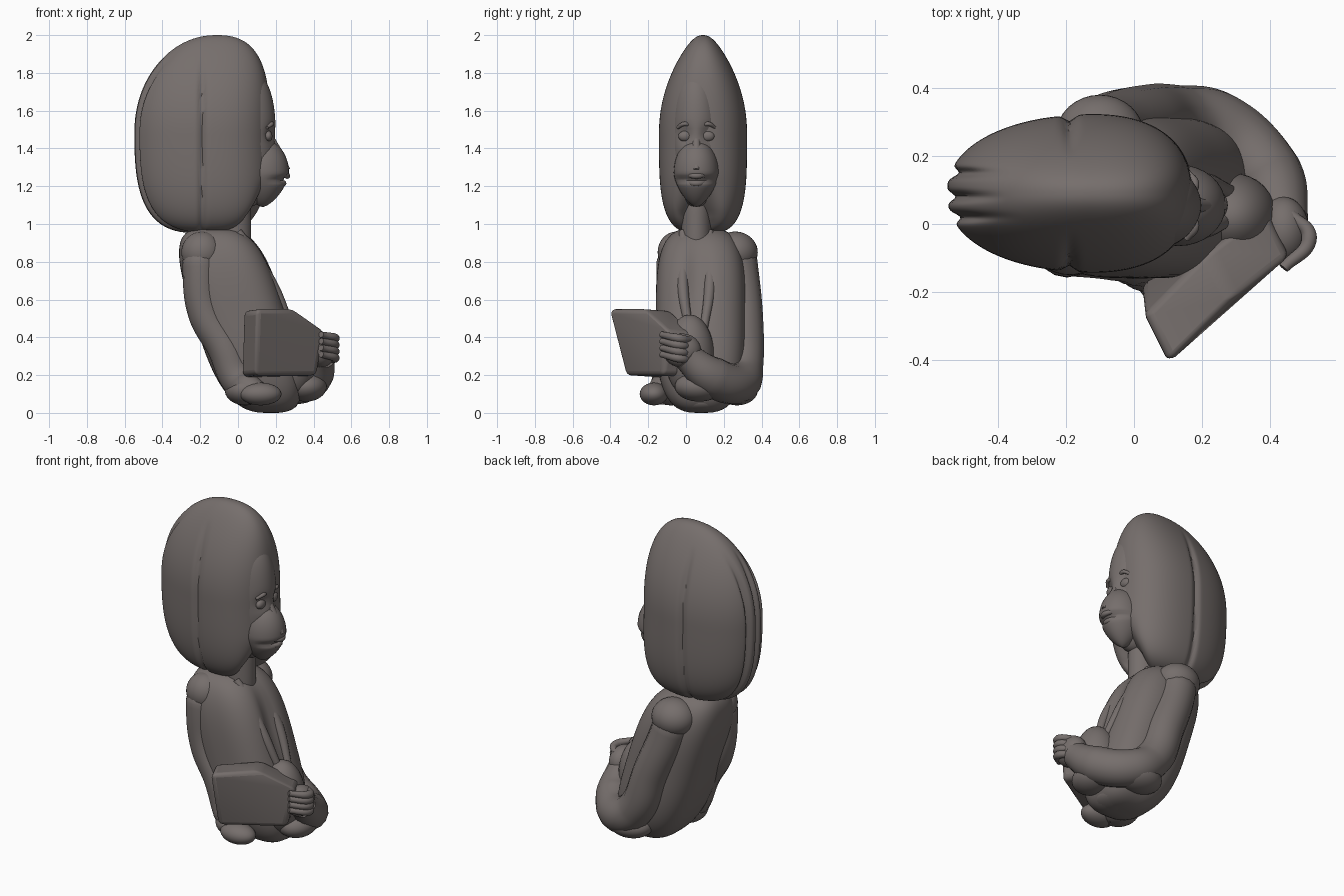
import bpy, bmesh, math
from mathutils import Vector

if "Cube" in bpy.data.objects:
    bpy.data.objects.remove(bpy.data.objects["Cube"])

COLOUR = (0.18, 0.157, 0.15, 1)
clay = bpy.data.materials.new("warm_grey_clay")
clay.use_nodes = True
clay.diffuse_color = COLOUR
shader = clay.node_tree.nodes["Principled BSDF"]
shader.inputs["Base Color"].default_value = COLOUR
shader.inputs["Roughness"].default_value = 0.8


def select_only(obj):
    bpy.ops.object.select_all(action='DESELECT')
    obj.select_set(True)
    bpy.context.view_layer.objects.active = obj


def finish(obj):
    obj.data.materials.clear()
    obj.data.materials.append(clay)
    select_only(obj)
    bpy.ops.object.shade_smooth_by_angle(angle=math.radians(50))


def link_object(name, data):
    obj = bpy.data.objects.new(name, data)
    bpy.context.collection.objects.link(obj)
    return obj


def from_bmesh(name, bm):
    bmesh.ops.recalc_face_normals(bm, faces=bm.faces)
    mesh = bpy.data.meshes.new(name)
    bm.to_mesh(mesh)
    bm.free()
    return link_object(name, mesh)


def bump(value, centre, width):
    return math.exp(-((value - centre) / width) ** 2)


def ramp(value, start, end):
    return max(0, min(1, (value - start) / (end - start)))


def mass(name, centre, size, lower=2, upper=2, section=2, sides=32, rows=20, sculpt=None):
    """Rounded mass: lower, upper and section set how square each outline is."""
    bm = bmesh.new()
    loops = []
    for row in range(rows + 1):
        h = -math.cos(math.pi * (row + 0.5) / (rows + 1))
        power = upper if h > 0 else lower
        width = (1 - abs(h) ** power) ** (1 / power)
        loop = []
        for k in range(sides):
            angle = math.tau * k / sides
            c, s = math.cos(angle), math.sin(angle)
            unit = Vector((math.copysign(abs(c) ** (2 / section), c) * width,
                           math.copysign(abs(s) ** (2 / section), s) * width, h))
            point = Vector(centre) + unit * Vector(size)
            if sculpt:
                sculpt(point, unit)
            loop.append(bm.verts.new(point))
        loops.append(loop)
    for low, high in zip(loops, loops[1:]):
        for k in range(sides):
            n = (k + 1) % sides
            bm.faces.new((low[k], low[n], high[n], high[k]))
    bm.faces.new(loops[0])
    bm.faces.new(loops[-1])
    finish(from_bmesh(name, bm))


def limb(name, radius, *path):
    """Smooth tube along a path, narrowed at both ends."""
    curve = bpy.data.curves.new(name, 'CURVE')
    curve.dimensions = '3D'
    curve.bevel_depth = radius
    curve.bevel_resolution = 6
    curve.use_fill_caps = True
    spline = curve.splines.new('BEZIER')
    spline.bezier_points.add(len(path) - 1)
    for bezier, position in zip(spline.bezier_points, path):
        bezier.co = position
        bezier.radius = 0.7 if position in (path[0], path[-1]) else 1
        bezier.handle_left_type = bezier.handle_right_type = 'AUTO'
    select_only(link_object(name, curve))
    bpy.ops.object.convert(target='MESH')
    finish(bpy.context.view_layer.objects.active)


# Hair: bob with strand grooves, narrowed crown and an opening under the chin
MIDDLE = 0.09


def sculpt_hair(point, unit):
    crown = max(0, unit.z)
    breadth = (1 + unit.x / 8) * (1 - 0.4 * crown ** 2)
    point.y = MIDDLE + (point.y - MIDDLE) * breadth
    point.x += unit.z ** 2 * (0.08 if unit.z > 0 else 0.04)
    fade = ramp(point.z, 1.9, 1.7)
    point.y -= math.copysign(0.018, unit.y) * fade * bump(point.x, -0.19, 0.018)
    for y in (0.02, 0.08, 0.15):
        point.x += 0.025 * fade * bump(point.y, y, 0.014) * ramp(unit.x, 0, -0.5)
    opening = ramp(point.x, -0.1, 0.1) * ramp(point.z, 1.25, 1.05)
    point.x -= 0.15 * opening * bump(point.y, 0.06, 0.09)


mass("hair", (-0.19, MIDDLE, 1.475), (0.36, 0.23, 0.525), lower=3.5, upper=2.3,
     section=2.3, sides=240, rows=60, sculpt=sculpt_hair)

# Face, muzzle and neck
FACE_Y = 0.055


def sculpt_face(point, unit):
    for side in (-1, 1):
        socket = bump(point.y, FACE_Y + side * 0.06, 0.04) * bump(point.z, 1.47, 0.04)
        point.x -= 0.025 * socket * ramp(unit.x, 0, 0.5)


def sculpt_muzzle(point, unit):
    point.x -= 0.025 * bump(point.z, 1.235, 0.015) * ramp(unit.x, 0, 0.5)


mass("face", (0.05, FACE_Y, 1.45), (0.15, 0.13, 0.36), lower=2.2, upper=2.5,
     sides=64, rows=40, sculpt=sculpt_face)
mass("muzzle", (0.13, FACE_Y, 1.27), (0.14, 0.12, 0.18), lower=1.5,
     rows=40, sculpt=sculpt_muzzle)
mass("neck", (-0.03, FACE_Y, 1), (0.1, 0.08, 0.2), lower=4, upper=4)
limb("nose", 0.025, (0.16, FACE_Y, 1.48), (0.21, FACE_Y, 1.38), (0.26, FACE_Y, 1.285))

# Eyes, brows and lips
for label, side in (("right", -1), ("left", 1)):
    y = FACE_Y + side * 0.06
    mass(label + "_eye", (0.16, y, 1.465), (0.022, 0.036, 0.028))
    limb(label + "_eyebrow", 0.012,
         (0.155, y - 0.04, 1.51), (0.18, y, 1.53), (0.155, y + 0.04, 1.51))
for label, x, z in (("upper", 0.26, 1.255), ("lower", 0.24, 1.215)):
    limb(label + "_lip", 0.016, (x - 0.06, FACE_Y - 0.07, z + 0.015),
         (x, FACE_Y, z), (x - 0.06, FACE_Y + 0.07, z + 0.015))


# Jacket: leans forward towards the lap, hollow between the lapels
def sculpt_jacket(point, unit):
    point.x -= 0.15 * unit.z
    point.x -= 0.035 * ramp(unit.x, 0, 0.5) * bump(point.y, 0.06, 0.05) * bump(point.z, 0.7, 0.2)


mass("jacket_torso", (0.02, 0.08, 0.49), (0.25, 0.24, 0.49), lower=3, upper=3.5,
     section=2.8, sides=72, rows=40, sculpt=sculpt_jacket)
mass("jacket_lap", (0.29, 0.02, 0.3), (0.13, 0.13, 0.22))
for label, side in (("right", -1), ("left", 1)):
    y = FACE_Y + side * 0.07
    limb(label + "_lapel", 0.03, (0, y, 0.96), (0.09, y, 0.83),
         (0.195, y, 0.65), (0.28, y - side * 0.03, 0.45))
mass("brooch", (0.12, 0.14, 0.8), (0.02, 0.035, 0.04))

# Shoulders and arms
mass("left_shoulder", (-0.1, 0.26, 0.85), (0.13, 0.12, 0.11))
mass("right_shoulder", (-0.19, -0.05, 0.85), (0.11, 0.1, 0.11))
limb("left_arm", 0.108, (-0.1, 0.26, 0.88), (-0.09, 0.27, 0.8), (0.02, 0.3, 0.5),
     (0.13, 0.3, 0.24), (0.25, 0.28, 0.16), (0.39, 0.14, 0.19), (0.44, 0, 0.3))
limb("right_arm", 0.095, (-0.2, -0.05, 0.88), (-0.2, -0.06, 0.8), (-0.17, -0.06, 0.53),
     (-0.07, -0.07, 0.35), (0.01, -0.09, 0.17), (0.1, -0.15, 0.1))

# Hands
mass("left_hand", (0.44, -0.02, 0.33), (0.075, 0.1, 0.09))
mass("right_hand", (0.12, -0.17, 0.1), (0.11, 0.075, 0.06))
for finger in range(4):
    z = 0.28 + finger * 0.035
    limb("left_finger_%d" % (finger + 1), 0.023, (0.46, 0.03, z),
         (0.515, -0.04, z + 0.01), (0.44, -0.13, z + 0.03))

# Held folder: leaning outline given depth towards the body
bm = bmesh.new()
for corner in ((0.1, -0.41, 0.55), (0.29, -0.22, 0.55), (0.46, -0.09, 0.43),
               (0.42, -0.12, 0.2), (0.09, -0.32, 0.2)):
    for depth in (Vector(), Vector((-0.07, 0.14, -0.01))):
        bm.verts.new(Vector(corner) + depth)
bmesh.ops.convex_hull(bm, input=bm.verts)
folder = from_bmesh("folder", bm)
soft = folder.modifiers.new("Soft edges", 'BEVEL')
soft.width, soft.segments = 0.025, 4
finish(folder)

# Cloth folds gathered at the base
mass("centre_fold", (0.2, 0.08, 0.06), (0.12, 0.15, 0.06))
mass("front_fold", (0.36, 0.07, 0.14), (0.11, 0.13, 0.08))
mass("right_fold", (0.04, -0.08, 0.12), (0.11, 0.12, 0.08))
mass("left_fold", (0.19, 0.27, 0.12), (0.14, 0.11, 0.08))
